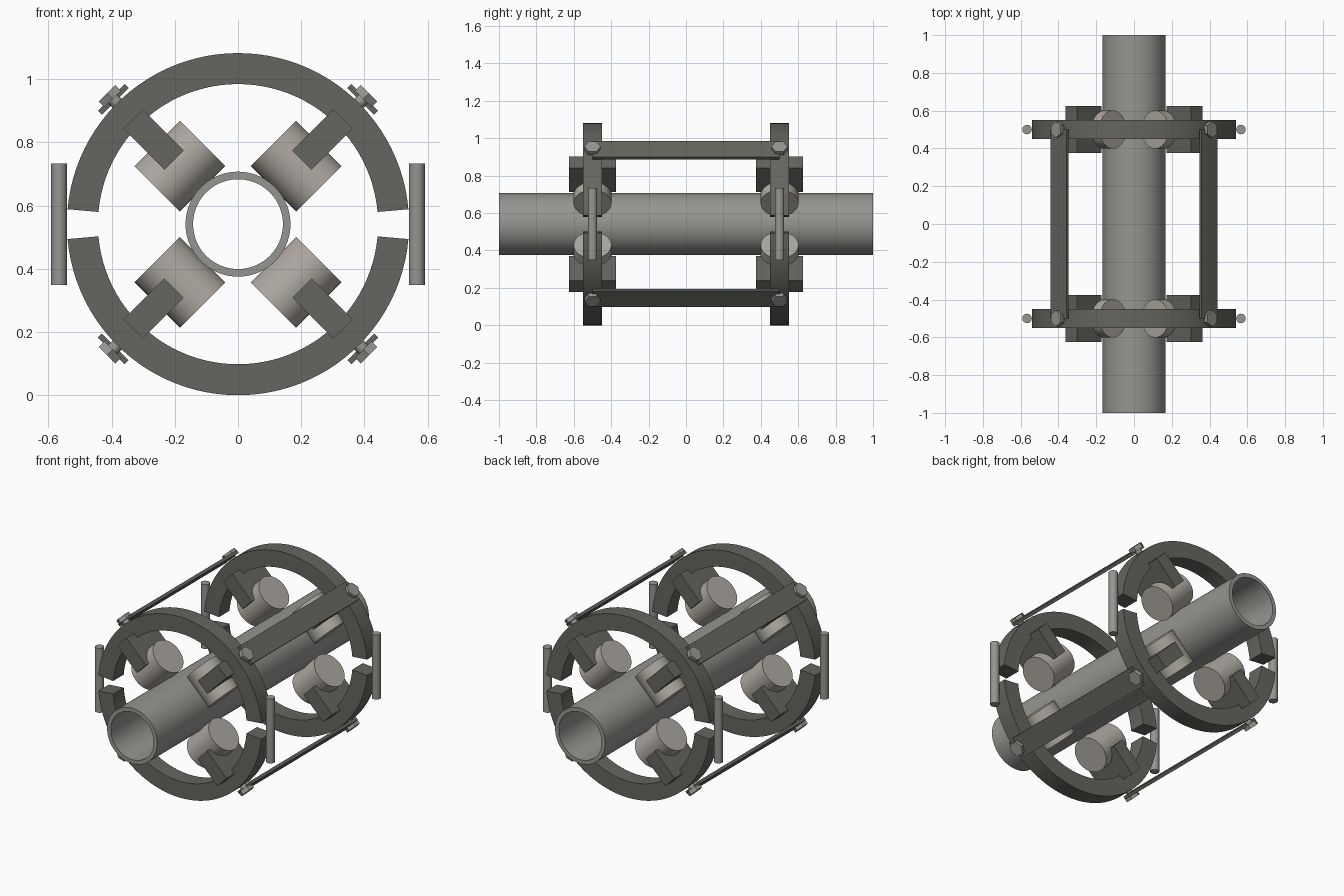
import bpy, bmesh
from math import sin, cos, pi, radians
from mathutils import Matrix, Vector

if "Cube" in bpy.data.objects:
    bpy.data.objects.remove(bpy.data.objects["Cube"])

CZ = 0.541            # height of the pipe axis
RING_R, RING_IN = 0.541, 0.443


def material(name, rgb):
    m = bpy.data.materials.new(name)
    m.diffuse_color = (*rgb, 1)
    m.use_nodes = True
    m.node_tree.nodes["Principled BSDF"].inputs["Base Color"].default_value = m.diffuse_color
    return m


DARK = material("dark_steel", (0.13, 0.13, 0.115))
STEEL = material("pipe_steel", (0.30, 0.30, 0.28))
WARM = material("roller_grey", (0.42, 0.39, 0.35))


def finish(name, bm, mat, matrix=Matrix(), smooth=False):
    bmesh.ops.transform(bm, matrix=matrix, verts=bm.verts)
    bmesh.ops.recalc_face_normals(bm, faces=bm.faces)
    me = bpy.data.meshes.new(name)
    bm.to_mesh(me)
    bm.free()
    me.materials.append(mat)
    ob = bpy.data.objects.new(name, me)
    bpy.context.collection.objects.link(ob)
    if smooth:
        bpy.ops.object.select_all(action='DESELECT')
        ob.select_set(True)
        bpy.context.view_layer.objects.active = ob
        bpy.ops.object.shade_smooth_by_angle(angle=radians(35))
    return ob


def box(name, size, matrix, mat):
    bm = bmesh.new()
    bmesh.ops.create_cube(bm, size=1, matrix=Matrix.Diagonal((*size, 1)))
    return finish(name, bm, mat, matrix)


def cylinder(name, r, depth, matrix, mat, segs=48):
    bm = bmesh.new()
    bmesh.ops.create_cone(bm, cap_ends=True, segments=segs, radius1=r, radius2=r, depth=depth)
    return finish(name, bm, mat, matrix, smooth=segs > 8)


def arc_band(name, r_in, r_out, a0, a1, y, length, mat, segs):
    """Rectangular section swept about the pipe axis; closed if a full turn."""
    bm = bmesh.new()
    full = abs(a1 - a0 - 2 * pi) < 1e-6
    n = segs if full else segs + 1
    loops = []
    for i in range(n):
        a = a0 + (a1 - a0) * i / segs
        loops.append([bm.verts.new((r * cos(a), y + s * length / 2, CZ + r * sin(a)))
                      for r, s in ((r_in, -1), (r_out, -1), (r_out, 1), (r_in, 1))])
    for i in range(segs):
        p, q = loops[i], loops[(i + 1) % n]
        for k in range(4):
            bm.faces.new((p[k], p[(k + 1) % 4], q[(k + 1) % 4], q[k]))
    if not full:
        bm.faces.new(loops[0])
        bm.faces.new(loops[-1])
    return finish(name, bm, mat, smooth=True)


def radial(angle, r, y):
    """Frame whose x is tangential, y is along the pipe, z is radially outward."""
    out = Vector((cos(angle), 0, sin(angle)))
    along = Vector((0, 1, 0))
    tan = along.cross(out)
    m = Matrix((tan, along, out)).transposed().to_4x4()
    m.translation = out * r + Vector((0, y, CZ))
    return m


# central pipe
arc_band("pipe", 0.142, 0.166, 0, 2 * pi, 0, 2.0, STEEL, 72)

gap = radians(5)
DIAGONALS = [radians(45 + 90 * i) for i in range(4)]

for y, end in ((-0.5, "front"), (0.5, "back")):
    # split clamp ring: upper and lower halves
    arc_band(f"{end}_ring_upper", RING_IN, RING_R, gap, pi - gap, y, 0.1, DARK, 48)
    arc_band(f"{end}_ring_lower", RING_IN, RING_R, pi + gap, 2 * pi - gap, y, 0.1, DARK, 48)

    # upright pins beside the ring gaps
    for sx, side in ((-1, "left"), (1, "right")):
        cylinder(f"{end}_pin_{side}", 0.025, 0.385,
                 Matrix.Translation((sx * 0.566, y, CZ)), STEEL, 32)

    for i, a in enumerate(DIAGONALS):
        # roller riding on the pipe, axle tangential
        cylinder(f"{end}_roller_{i}", 0.101, 0.204,
                 radial(a, 0.26, y) @ Matrix.Rotation(pi / 2, 4, 'Y'), WARM)
        # bracket holding the roller to the ring
        box(f"{end}_roller_bracket_{i}", (0.086, 0.25, 0.183), radial(a, 0.3775, y), DARK)
        # hex bolt through the tie bar
        cylinder(f"{end}_bolt_head_{i}", 0.043, 0.026, radial(a, 0.573, y), STEEL, 6)
        cylinder(f"{end}_bolt_shank_{i}", 0.02, 0.08, radial(a, 0.53, y), STEEL, 16)

# flat tie bars joining the two rings
for i, a in enumerate(DIAGONALS):
    box(f"tie_bar_{i}", (0.12, 1.0, 0.018), radial(a, 0.558, 0), DARK)
